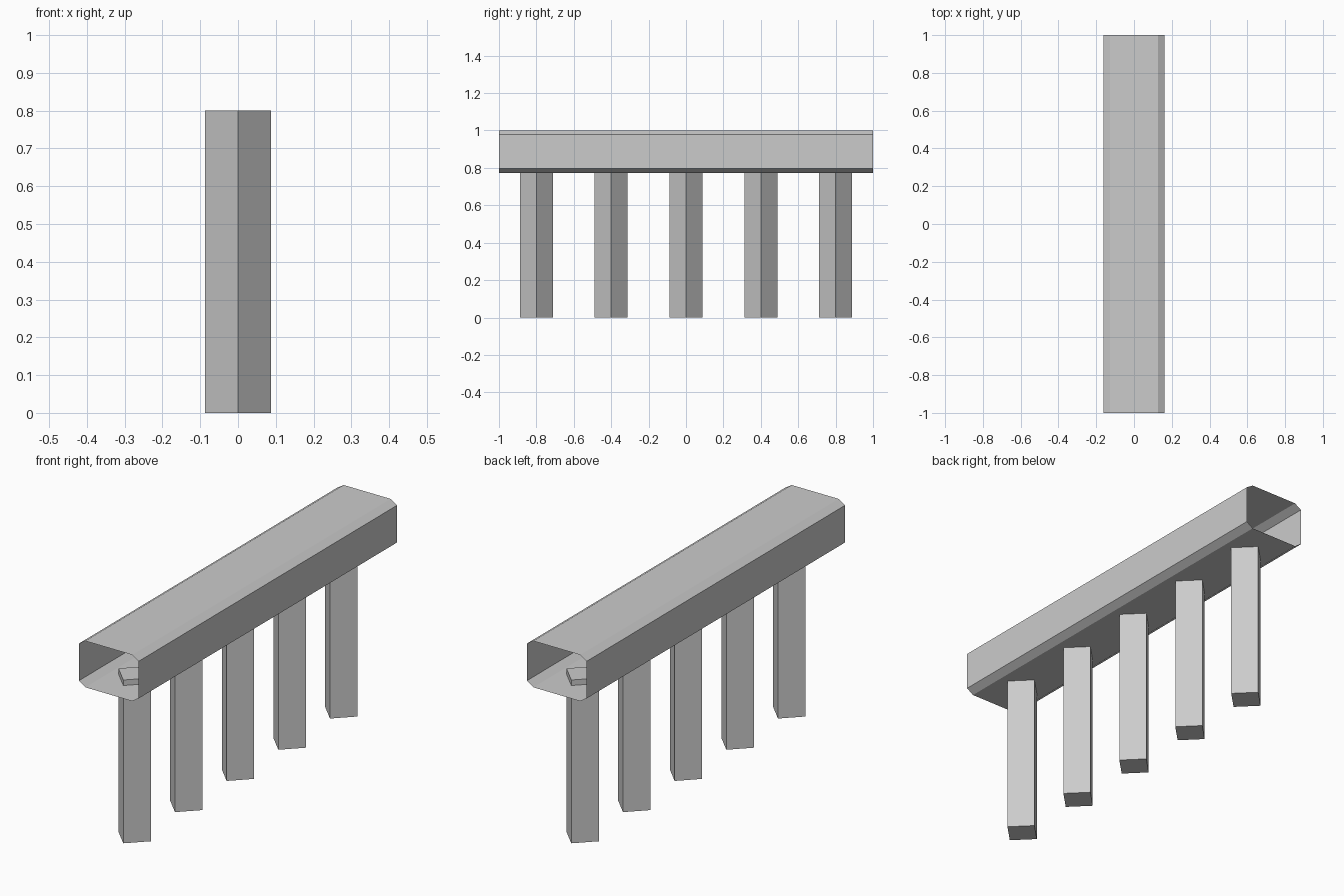
import bpy, bmesh
from math import pi

if "Cube" in bpy.data.objects:
    bpy.data.objects.remove(bpy.data.objects["Cube"])

# Hollow beam: chamfered rectangular section swept along y, open at both ends
W, CX = 0.162, 0.127          # half width, half width of flat top
Z0, Z1, Z2, Z3 = 0.773, 0.796, 0.978, 1.0
half = [(CX, Z0), (W, Z1), (W, Z2), (CX, Z3)]
section = half + [(-x, z) for x, z in reversed(half)]

bm = bmesh.new()
front = [bm.verts.new((x, -1, z)) for x, z in section]
back = [bm.verts.new((x, 1, z)) for x, z in section]
n = len(section)
for i in range(n):
    j = (i + 1) % n
    bm.faces.new((front[i], back[i], back[j], front[j]))
bm.normal_update()
# Side normals must point outwards
if sum(f.normal.x * f.calc_center_median().x for f in bm.faces) < 0:
    bmesh.ops.reverse_faces(bm, faces=bm.faces[:])
mesh = bpy.data.meshes.new("beam")
bm.to_mesh(mesh)
bm.free()
bpy.context.collection.objects.link(bpy.data.objects.new("beam", mesh))

# Five square posts turned diagonally, poking into the beam
for i in range(5):
    bpy.ops.mesh.primitive_cylinder_add(
        vertices=4, radius=0.088, depth=0.8, location=(0, -0.8 + 0.4 * i, 0.4))
    bpy.context.object.name = f"post_{i + 1}"
